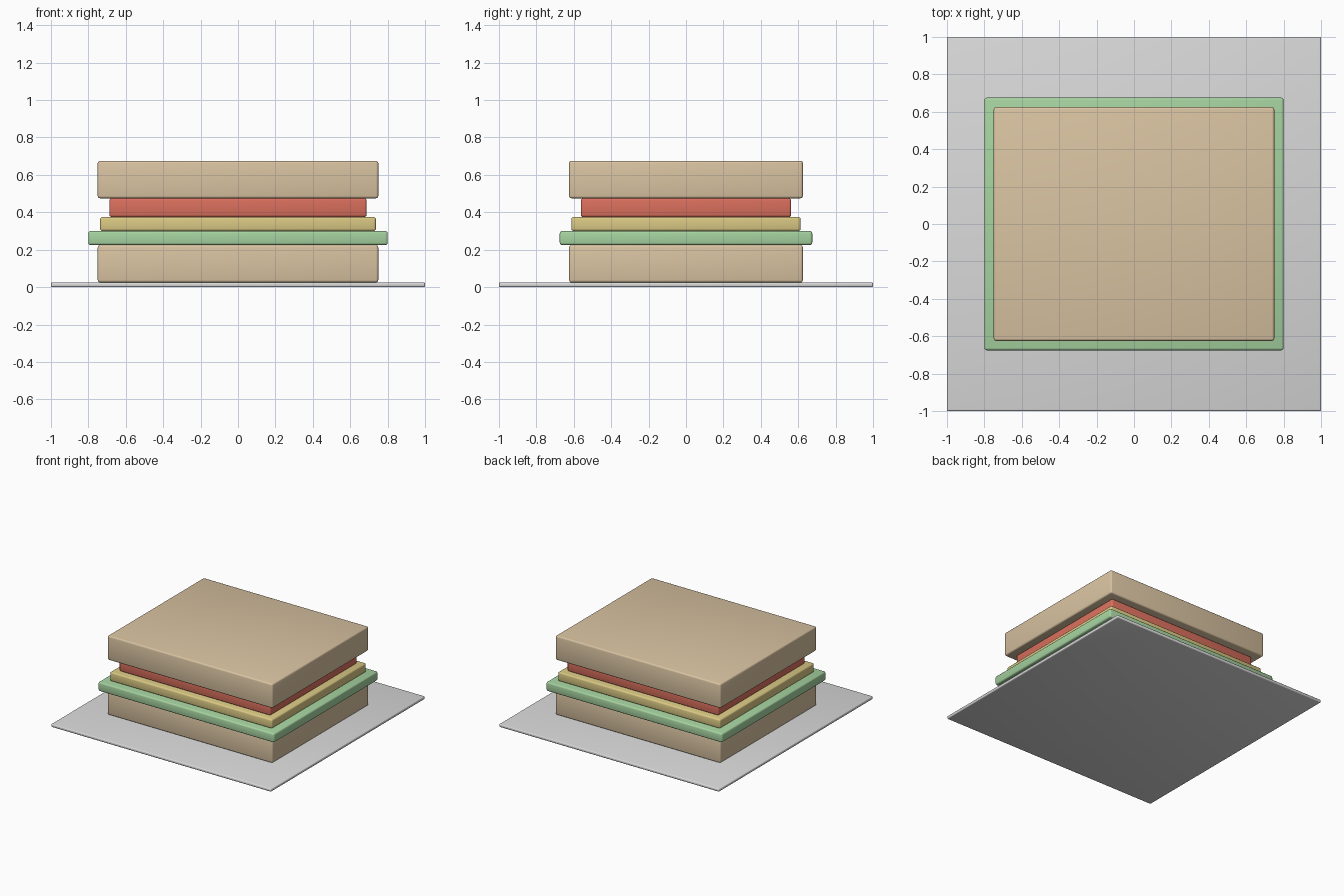
import bpy
import math

cube = bpy.data.objects.get("Cube")
if cube:
    bpy.data.objects.remove(cube, do_unlink=True)


def material(name, rgb):
    m = bpy.data.materials.new(name)
    m.use_nodes = True
    color = (*rgb, 1.0)
    m.diffuse_color = color
    m.node_tree.nodes["Principled BSDF"].inputs["Base Color"].default_value = color
    return m


bread = material("toasted tan", (0.70, 0.55, 0.36))
lettuce = material("lettuce green", (0.38, 0.65, 0.35))
cheese = material("cheese yellow", (0.70, 0.58, 0.23))
tomato = material("tomato red", (0.70, 0.16, 0.11))
china = material("light grey", (0.70, 0.70, 0.70))


def slab(name, width, depth, bottom, height, mat, bevel):
    """Rounded rectangular layer resting at the given height."""
    bpy.ops.mesh.primitive_cube_add(size=1, location=(0, 0, bottom + height / 2))
    ob = bpy.context.object
    ob.name = ob.data.name = name
    ob.scale = (width, depth, height)
    bpy.ops.object.transform_apply(location=False, rotation=False, scale=True)
    ob.data.materials.append(mat)
    mod = ob.modifiers.new("soft edges", "BEVEL")
    mod.width = bevel
    mod.segments = 3
    bpy.ops.object.modifier_apply(modifier=mod.name)
    bpy.ops.object.shade_smooth_by_angle(angle=math.radians(35))


# Layers from the plate upward: name, width, depth, height, material, bevel
layers = [
    ("plate", 2.0, 2.0, 0.025, china, 0.008),
    ("bottom_bread", 1.5, 1.25, 0.2, bread, 0.0125),
    ("lettuce", 1.6, 1.35, 0.075, lettuce, 0.0125),
    ("cheese", 1.475, 1.225, 0.075, cheese, 0.0125),
    ("tomato", 1.375, 1.125, 0.1, tomato, 0.0125),
    ("top_bread", 1.5, 1.25, 0.2, bread, 0.0125),
]
z = 0.0
for name, width, depth, height, mat, bevel in layers:
    slab(name, width, depth, z, height, mat, bevel)
    z += height
